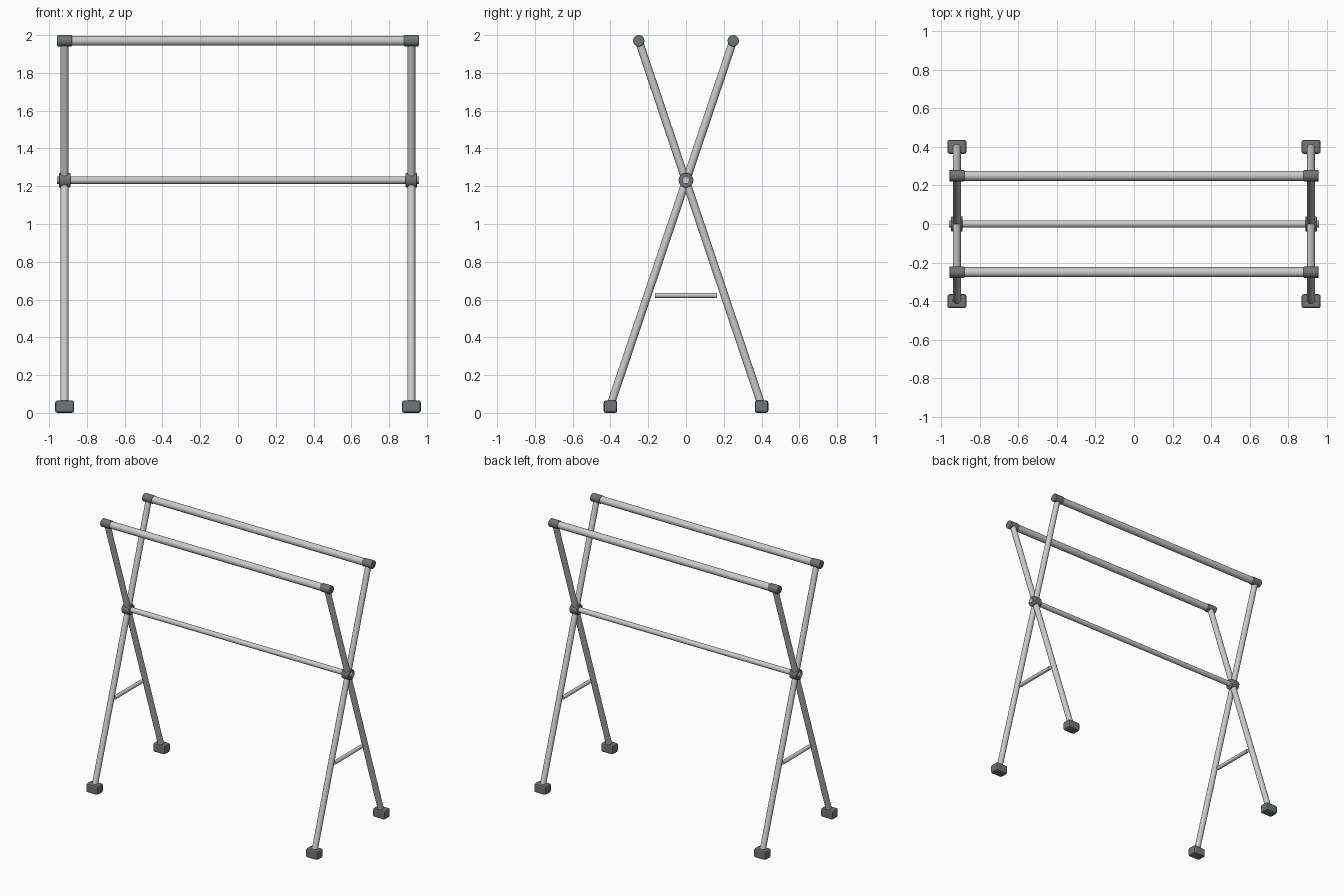
import bpy
from mathutils import Vector

if "Cube" in bpy.data.objects:
    bpy.data.objects.remove(bpy.data.objects["Cube"])

dark = bpy.data.materials.new("dark_fitting")
dark.diffuse_color = (0.16, 0.18, 0.18, 1)
dark.use_nodes = True
dark.node_tree.nodes["Principled BSDF"].inputs["Base Color"].default_value = dark.diffuse_color

LEG_X, RAIL_Y, RAIL_Z = 0.918, 0.25, 1.97
FOOT_Y, HUB_Z = 0.40, 1.232


def bevel(obj, width, segments=2):
    m = obj.modifiers.new("bevel", 'BEVEL')
    m.width, m.segments = width, segments
    m.limit_method = 'ANGLE'


def tube(name, a, b, radius, mat=None, edge=0.0, sides=24):
    a, b = Vector(a), Vector(b)
    bpy.ops.mesh.primitive_cylinder_add(vertices=sides, radius=radius,
                                        depth=(b - a).length, location=(a + b) / 2)
    obj = bpy.context.object
    obj.name = name
    obj.rotation_euler = (b - a).to_track_quat('Z', 'Y').to_euler()
    bpy.ops.object.shade_smooth_by_angle()
    if mat:
        obj.data.materials.append(mat)
    if edge:
        bevel(obj, edge)
    return obj


def foot(name, x, y):
    bpy.ops.mesh.primitive_cube_add(size=1, location=(x, y, 0.033))
    obj = bpy.context.object
    obj.name = name
    obj.scale = (0.10, 0.072, 0.066)
    bpy.ops.object.transform_apply(location=False, rotation=False, scale=True)
    obj.data.materials.append(dark)
    bevel(obj, 0.012)


# Long rails
for y, n in ((-RAIL_Y, "front"), (RAIL_Y, "back")):
    tube(n + "_top_rail", (-0.95, y, RAIL_Z), (0.95, y, RAIL_Z), 0.026)
tube("middle_bar", (-0.958, 0, HUB_Z), (0.958, 0, HUB_Z), 0.019)

for sx, side in ((-1, "left"), (1, "right")):
    x = sx * LEG_X
    for sy, n in ((-1, "front"), (1, "back")):
        # Crossing legs, feet and corner sleeves
        tube(f"{side}_{n}_leg", (x, sy * FOOT_Y, 0.04),
             (x, -sy * RAIL_Y, RAIL_Z), 0.021)
        foot(f"{side}_{n}_foot", x, sy * FOOT_Y)
        tube(f"{side}_{n}_corner_sleeve", (x - 0.039, sy * RAIL_Y, RAIL_Z),
             (x + 0.039, sy * RAIL_Y, RAIL_Z), 0.03, dark, 0.004)
    # Pivot hub and lower brace
    tube(side + "_pivot_hub", (x - 0.03, 0, HUB_Z), (x + 0.03, 0, HUB_Z),
         0.039, dark, 0.004)
    tube(side + "_lower_brace", (x, -0.163, 0.622), (x, 0.163, 0.622), 0.014)
